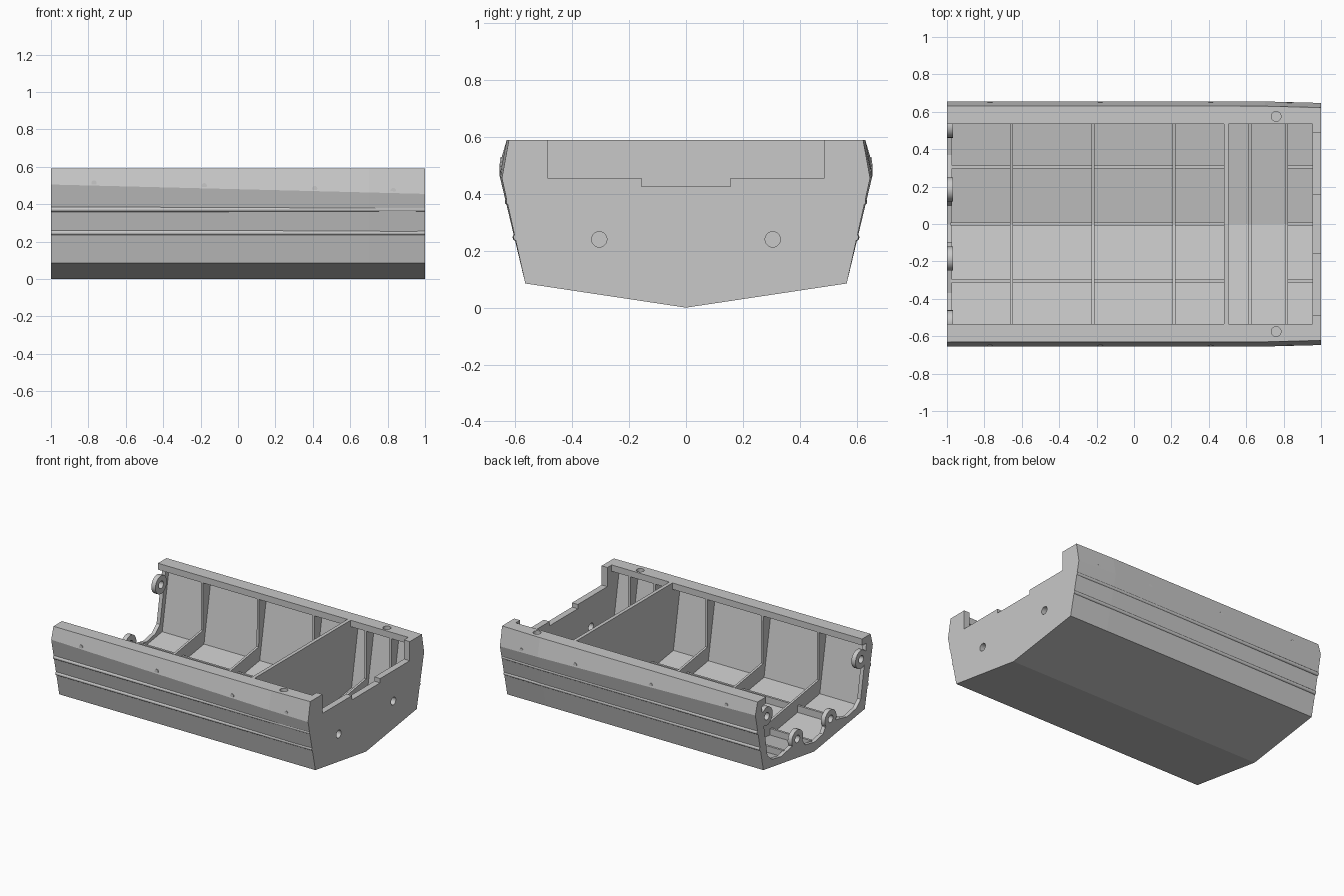
import bpy, bmesh, math
from mathutils import Matrix

cube = bpy.data.objects.get("Cube")
if cube:
    bpy.data.objects.remove(cube, do_unlink=True)

grey = bpy.data.materials.new("plain grey")
grey.use_nodes = True
colour = (0.58, 0.58, 0.58, 1)
grey.diffuse_color = colour
grey.node_tree.nodes["Principled BSDF"].inputs["Base Color"].default_value = colour


def finish(name, bm):
    bmesh.ops.recalc_face_normals(bm, faces=bm.faces)
    mesh = bpy.data.meshes.new(name)
    bm.to_mesh(mesh)
    bm.free()
    mesh.materials.append(grey)
    obj = bpy.data.objects.new(name, mesh)
    bpy.context.collection.objects.link(obj)
    return obj


def loft(name, stations):
    """Join matching (y, z) sections placed along x and cap both ends."""
    bm = bmesh.new()
    rings = [[bm.verts.new((x, y, z)) for y, z in sec] for x, sec in stations]
    for a, b in zip(rings, rings[1:]):
        for i in range(len(a)):
            j = (i + 1) % len(a)
            bm.faces.new((a[i], a[j], b[j], b[i]))
    bm.faces.new(rings[0])
    bm.faces.new(rings[-1])
    return finish(name, bm)


def prism(name, section, x0, x1):
    return loft(name, [(x0, section), (x1, section)])


def both_sides(half):
    """Mirror a half section; points on the centre line are not doubled."""
    return half + [(-y, z) for y, z in reversed(half) if y > 0]


def circle(y, z, r, n=24):
    return [(y + r * math.cos(2 * math.pi * i / n),
             z + r * math.sin(2 * math.pi * i / n)) for i in range(n)]


TURNS = {'X': Matrix.Rotation(math.pi / 2, 4, 'Y'),
         'Y': Matrix.Rotation(math.pi / 2, 4, 'X'),
         'Z': Matrix.Identity(4)}


def cylinder(name, centre, r, depth, axis):
    bm = bmesh.new()
    bmesh.ops.create_cone(bm, cap_ends=True, segments=24, radius1=r, radius2=r,
                          depth=depth, matrix=Matrix.Translation(centre) @ TURNS[axis])
    return finish(name, bm)


def drill(obj, centre, r, depth, axis):
    cutter = cylinder("cutter", centre, r, depth, axis)
    cutter.hide_render = True
    mod = obj.modifiers.new("hole", 'BOOLEAN')
    mod.operation = 'DIFFERENCE'
    mod.solver = 'EXACT'
    mod.object = cutter
    bpy.context.view_layer.objects.active = obj
    bpy.ops.object.modifier_apply(modifier=mod.name)
    bpy.data.objects.remove(cutter, do_unlink=True)


def taper(x):
    return 1 - 0.012 * max(0, (x - 0.7) / 0.3)


def band_z(x):
    return 0.48 - 0.025 * x


def side_y(z):
    return 0.565 + (z - 0.085) * 0.22


# Inside of the hull, from rail edge down to the centre line
INNER = [(0.535, 0.59), (0.535, 0.545), (0.622, 0.535), (0.545, 0.11), (0, 0.028)]


# Thin hull shell with gunwale band and inward rail
def hull_section(x):
    k = taper(x)
    outer = [(0, 0), (0.565, 0.085), (0.655 * k, band_z(x)), (0.63 * k, 0.59)]
    return both_sides(outer + INNER)


hull = loft("hull", [(x, hull_section(x)) for x in (-1, 0.7, 1)])
for s in (1, -1):
    drill(hull, (0.76, s * 0.575, 0.59), 0.026, 0.06, 'Z')

# Stepped end wall with two drain holes
step = [(0, 0.425), (0.157, 0.425), (0.157, 0.455), (0.487, 0.455), (0.487, 0.59)]
end_wall = prism("end_wall", both_sides(step + INNER), 0.955, 1)
for s in (1, -1):
    drill(end_wall, (0.98, s * 0.305, 0.24), 0.027, 0.2, 'X')

# Full height bulkhead
prism("bulkhead", both_sides(INNER), 0.48, 0.505)

# Transverse frames: upright sides joined across the floor
frame = both_sides([(0, 0.02), (0.548, 0.105), (0.625, 0.54), (0.536, 0.55),
                    (0.534, 0.21), (0, 0.125)])
for i, x in enumerate((-0.655, -0.22, 0.215, 0.62, 0.815)):
    prism(f"frame_{i + 1}", frame, x - 0.008, x + 0.008)

# Lengthwise floor ribs
for label, y in (("left", 0.305), ("centre", 0), ("right", -0.305)):
    z = abs(y) * 0.15
    section = [(y - 0.008, z + 0.015), (y + 0.008, z + 0.015),
               (y + 0.008, z + 0.075), (y - 0.008, z + 0.075)]
    prism(f"floor_rib_{label}", section, -0.98, 0.485)
    prism(f"floor_rib_end_{label}", section, 0.81, 0.96)

# Open end: thin flange that swells around the bolt lugs
flange_inner = [(0, 0.065), (0.1, 0.085), (0.125, 0.125), (0.25, 0.13),
                (0.37, 0.105), (0.47, 0.125), (0.52, 0.17), (0.585, 0.54)]
prism("end_flange", both_sides(flange_inner + INNER[2:]), -1, -0.973)
for side, s in (("left", 1), ("right", -1)):
    for level, y, z in (("upper", 0.525, 0.45), ("lower", 0.185, 0.16)):
        lug = prism(f"bolt_lug_{level}_{side}", circle(s * y, z, 0.064), -1, -0.968)
        drill(lug, (-0.985, s * y, z), 0.026, 0.2, 'X')

# Rubbing strips and studs on both sides
for side, s in (("left", 1), ("right", -1)):
    for label, z in (("upper", 0.372), ("lower", 0.247)):
        k = (z - 0.085) / 0.4
        loft(f"rubbing_strip_{label}_{side}",
             [(x, circle(s * side_y(z) * (1 - k * (1 - taper(x))) - s * 0.004, z, 0.013, 12))
              for x in (-1, 0.7, 1)])
    for i, x in enumerate((-0.77, -0.18, 0.41, 0.83)):
        cylinder(f"stud_{i + 1}_{side}", (x, s * 0.638 * taper(x), band_z(x) + 0.014),
                 0.014, 0.03, 'Y')

# Smooth the round parts, keep the edges crisp
bpy.ops.object.select_all(action='DESELECT')
for obj in bpy.context.collection.objects:
    if obj.type == 'MESH' and obj.name.startswith(("bolt_lug", "stud", "rubbing")):
        obj.select_set(True)
        bpy.context.view_layer.objects.active = obj
bpy.ops.object.shade_smooth_by_angle(angle=math.radians(35))
